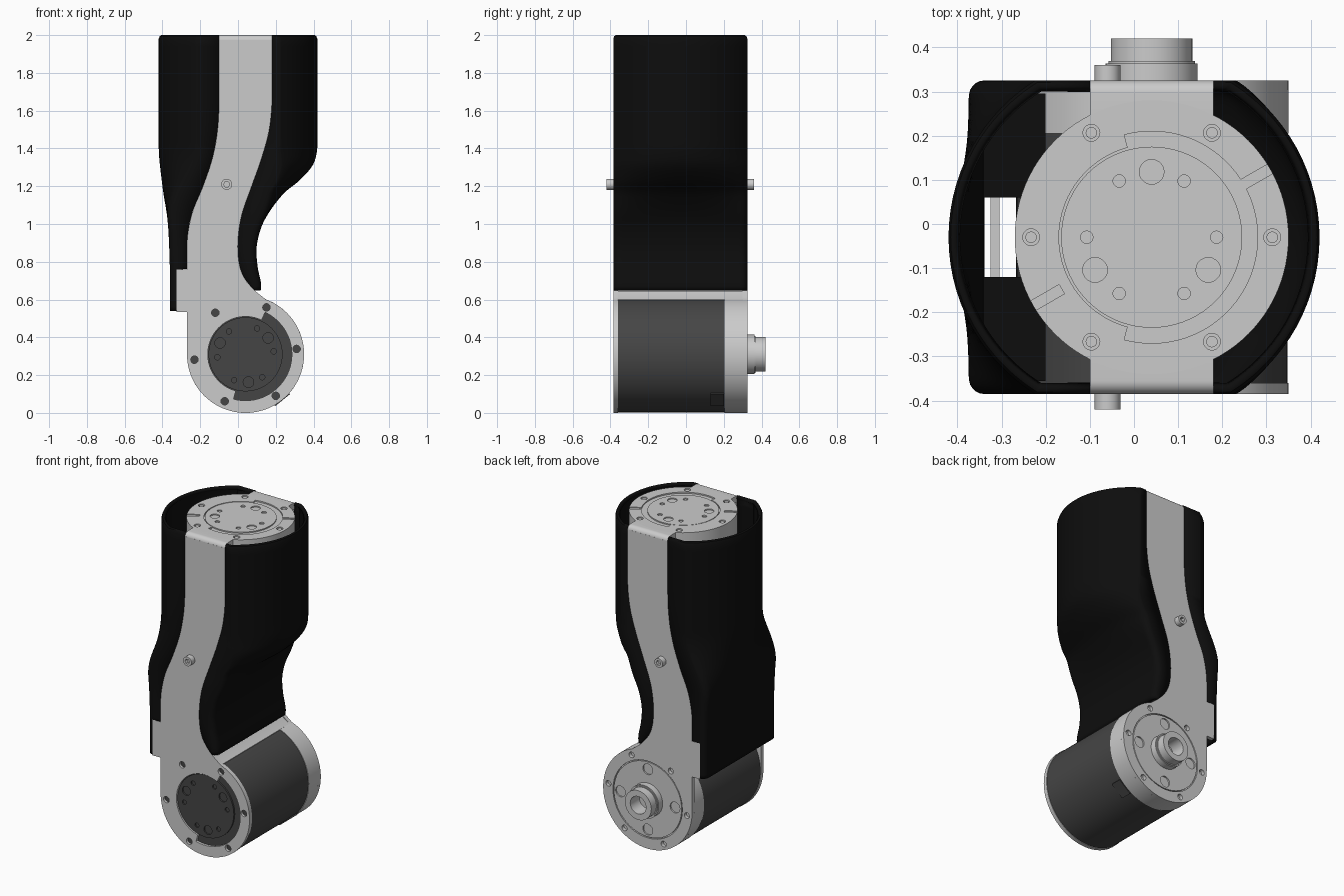
import bpy, bmesh
from math import sin, cos, pi, radians, sqrt

if "Cube" in bpy.data.objects:
    bpy.data.objects.remove(bpy.data.objects["Cube"])

CX, CY, CZ = 0.04, -0.03, 0.31      # motor axes: lower (CX,CZ) along y, upper (CX,CY) along z
H = 0.355                           # half depth of the body
Y0, Y1 = CY - H, CY + H


def material(name, v):
    m = bpy.data.materials.new(name)
    m.diffuse_color = (v, v, v, 1)
    m.use_nodes = True
    m.node_tree.nodes["Principled BSDF"].inputs["Base Color"].default_value = m.diffuse_color
    return m


BLACK, DARK = material("black", 0.004), material("dark_grey", 0.06)


def finish(name, bm, mat=None):
    me = bpy.data.meshes.new(name)
    bm.to_mesh(me)
    bm.free()
    ob = bpy.data.objects.new(name, me)
    bpy.context.collection.objects.link(ob)
    if mat:
        me.materials.append(mat)
    return ob


def prism(name, pts, a, b, axis, mat=None):
    """Extrude a 2D outline from a to b along the axis."""
    place = {'x': lambda p, d: (d, p[0], p[1]), 'y': lambda p, d: (p[0], d, p[1]),
             'z': lambda p, d: (p[0], p[1], d)}[axis]
    bm = bmesh.new()
    lo, hi = ([bm.verts.new(place(p, d)) for p in pts] for d in (a, b))
    bm.faces.new(lo)
    bm.faces.new(hi[::-1])
    n = len(pts)
    for i in range(n):
        bm.faces.new((lo[i], hi[i], hi[(i + 1) % n], lo[(i + 1) % n]))
    bmesh.ops.recalc_face_normals(bm, faces=bm.faces)
    return finish(name, bm, mat)


def arc(c, r, a0, a1, n):
    return [(c[0] + r * cos(radians(a0 + (a1 - a0) * i / n)),
             c[1] + r * sin(radians(a0 + (a1 - a0) * i / n))) for i in range(n + 1)]


def circle(c, r, n=72):
    return arc(c, r, 0, 360, n)[:-1]


def rect(x0, x1, y0, y1):
    return [(x0, y0), (x1, y0), (x1, y1), (x0, y1)]


def polar(c, r, a):
    return c[0] + r * cos(radians(a)), c[1] + r * sin(radians(a))


def cut(ob, pts, a, b, axis):
    """Subtract a prism and remove the cutter."""
    c = prism("cutter", pts, a, b, axis)
    m = ob.modifiers.new("cut", 'BOOLEAN')
    m.object, m.operation, m.solver = c, 'DIFFERENCE', 'EXACT'
    bpy.context.view_layer.objects.active = ob
    bpy.ops.object.modifier_apply(modifier=m.name)
    bpy.data.objects.remove(c)


def holes(ob, c, ring, start, count, r, a, b, axis):
    for k in range(count):
        cut(ob, circle(polar(c, ring, start + 360 / count * k), r, 20), a, b, axis)


def curve(table, z):
    """Smooth interpolation in a (z, x) table sorted downwards."""
    if z >= table[0][0]:
        return table[0][1]
    if z <= table[-1][0]:
        return table[-1][1]
    i = next(k for k in range(len(table) - 1) if table[k + 1][0] <= z)

    def slope(k):
        p, q = table[max(k - 1, 0)], table[min(k + 1, len(table) - 1)]
        return 0 if k in (0, len(table) - 1) else (q[1] - p[1]) / (q[0] - p[0])
    (za, xa), (zb, xb) = table[i], table[i + 1]
    h = zb - za
    t = (z - za) / h
    return (xa * (2*t**3 - 3*t*t + 1) + h * slope(i) * (t**3 - 2*t*t + t)
            + xb * (3*t*t - 2*t**3) + h * slope(i + 1) * (t**3 - t*t))


SHELL_L = [(1.42, -.42), (1.2, -.4), (1.02, -.373), (.81, -.362), (.6, -.36)]
SHELL_R = [(1.45, .42), (1.38, .417), (1.31, .395), (1.23, .325), (1.16, .24), (1.02, .14),
           (.89, .1), (.78, .103), (.68, .123), (.645, .12)]
STRAP_L = [(1.68, -.1), (1.5, -.108), (1.35, -.135), (1.2, -.185), (1.05, -.245), (.88, -.27)]
STRAP_R = [(1.68, .18), (1.5, .165), (1.35, .125), (1.2, .072), (1.05, .02), (.92, 0), (.8, .004),
           (.72, .03), (.65, .085), (.6, .14)]

# Frame plates: S-shaped straps ending in the lower motor disc
low = (CX, CZ)
zs = [1.975 - (1.975 - .61) * i / 50 for i in range(51)]
outline = ([(curve(STRAP_L, z), z) for z in zs if z > .77]
           + [(-.27, .76), (-.325, .76), (-.325, .535), (-.27, .535)]
           + arc(low, .31, 180, 430, 60)
           + [(curve(STRAP_R, z), z) for z in zs[::-1]])
lobe = arc(low, .245, -105, 65, 40) + arc(low, .2, 65, 255, 40)
front = prism("front_frame_plate", outline, Y0, Y0 + .025, 'y')
cut(front, lobe, Y0 - .1, Y0 + .1, 'y')
holes(front, low, .272, 6, 6, .02, Y0 - .1, Y0 + .1, 'y')
back = prism("back_frame_plate", outline, Y1 - .025, Y1, 'y')
cut(back, circle(low, .242), Y1 - .01, Y1 + .1, 'y')
holes(back, low, .275, 6, 6, .018, Y1 - .1, Y1 + .1, 'y')
cap = prism("back_cap", circle(low, .236), Y1 - .02, Y1 - .001, 'y')
holes(cap, low, .19, 0, 4, .034, Y1 - .015, Y1 + .1, 'y')

# Lower motor
prism("lower_motor_body", circle(low, .307, 96), Y0 + .016, .205, 'y', DARK)
prism("lower_motor_housing", circle(low, .31, 96), .205, Y1 - .022, 'y')
face = prism("lower_motor_face", circle(low, .196), Y0 + .006, Y0 + .03, 'y', DARK)
holes(face, low, .15, 6, 6, .014, Y0 - .1, Y0 + .015, 'y')
holes(face, low, .148, 36, 3, .028, Y0 - .1, Y0 + .015, 'y')
plug = prism("cable_socket", rect(-.05, .05, -.035, .035), -.02, .006, 'z', DARK)
plug.rotation_euler = (0, pi / 2 + radians(51), 0)
plug.location = (CX + .306 * cos(radians(51)), .165, CZ - .306 * sin(radians(51)))

# Hollow shaft boss at the back
boss = prism("shaft_flange", circle(low, .104), Y1 - .01, Y1 + .038, 'y')
shaft = prism("shaft_boss", circle(low, .092), Y1 + .03, .42, 'y')
groove = prism("shaft_collar", circle(low, .098), Y1 + .03, Y1 + .044, 'y')
for ob in (boss, shaft, groove):
    cut(ob, circle(low, .055, 40), Y1 + .005, .5, 'y')

# Saddle and edge plate between the frame plates
prism("frame_saddle", [(-.1, .5), (-.1, .645), (.088, .645), (.11, .625), (.15, .6), (.15, .5)],
      Y0 + .02, Y1 - .02, 'y')
prism("frame_edge_plate", rect(-.325, -.305, .56, .755), Y0 + .024, Y1 - .024, 'y')

# Upper motor with recessed output disc, cable channels and bolts
top = (CX, CY)
motor = prism("upper_motor", circle(top, .31, 96), 1.36, 2, 'z')
cut(motor, arc(top, .24, -105, 105, 50) + arc(top, .21, 105, 255, 40), 1.992, 2.1, 'z')
holes(motor, top, .273, 0, 6, .019, 1.98, 2.1, 'z')
for a in (30, 210):
    p, q = polar(top, .235, a), polar(top, .33, a)
    nx, ny = -.012 * sin(radians(a)), .012 * cos(radians(a))
    cut(motor, [(p[0]-nx, p[1]-ny), (q[0]-nx, q[1]-ny), (q[0]+nx, q[1]+ny), (p[0]+nx, p[1]+ny)],
        1.994, 2.1, 'z')
disc = prism("output_disc", circle(top, .205), 1.98, 1.999, 'z')
holes(disc, top, .147, 0, 6, .014, 1.985, 2.1, 'z')
holes(disc, top, .148, 90, 3, .028, 1.985, 2.1, 'z')
for k in range(6):
    prism("top_screw", circle(polar(top, .273, 60 * k), .013, 16), 1.97, 1.996, 'z')

# Rounded bridges joining the straps to the upper motor, and side pins
for s, side in ((-1, "front"), (1, "back")):
    prof = [(.27, 1.96), (.27, 2)] + arc((H - .03, 1.97), .03, 90, 0, 8) + [(H, 1.96)]
    prism(side + "_bridge", [(CY + s * y, z) for y, z in prof], -.1, .18, 'x')
    a, b = CY + s * (H - .01), CY + s * .39
    pin = prism(side + "_pin", circle((-.06, 1.21), .029, 32), a, b, 'y')
    cut(pin, circle((-.06, 1.21), .016, 6), CY + s * .37, CY + s * .5, 'y')


# Hollow black shells: round at the top, box-shaped below
def shell(name, s, side, strap, bottom):
    rows = [2, 1.994, 1.98] + [1.94 - (1.94 - bottom) * i / 60 for i in range(61)]
    if s < 0:
        rows = sorted([z for z in rows if abs(z - .76) > .012] + [.762, .758], reverse=True)
    n, rad = 36, .035
    bm = bmesh.new()
    grid = []
    for z in rows:
        inset = {2: .014, 1.994: .005}.get(z, 0)
        edge = -.325 if s < 0 and z < .76 else curve(strap, z)
        w = min(max((1.42 - z) / .4, 0), 1)
        w = w * w * (3 - 2 * w)
        hh = H - inset
        ring = [(edge, CY - hh, z)]
        for j in range(n + 1):
            y = H * sin(pi * (j / n - .5))
            over = max(abs(y) - (H - rad), 0)
            box = sqrt(max(rad**2 - over**2, 0)) - rad
            rnd = sqrt(.42**2 - y * y) - .42
            x = s * curve(side, z) - inset + rnd * (1 - w) + box * w
            x = s * max(x, s * edge + .003)
            ring.append((x, CY + y * hh / H, z))
        ring.append((edge, CY + hh, z))
        grid.append([bm.verts.new(p) for p in ring])
    for a, b in zip(grid, grid[1:]):
        for j in range(n + 2):
            f = (a[j], b[j], b[j + 1], a[j + 1])
            bm.faces.new(f if s > 0 else f[::-1])
    ob = finish(name, bm, BLACK)
    m = ob.modifiers.new("wall", 'SOLIDIFY')
    m.thickness, m.offset = .022, -1


shell("right_shell", 1, SHELL_R, STRAP_R, .648)
shell("left_shell", -1, SHELL_L, STRAP_L, .54)
for name, a, b in (("back_shell_floor", .06, Y1 - .03), ("front_shell_floor", Y0 + .03, -.12)):
    prism(name, rect(-.345, -.2, a, b), .77, .79, 'z', BLACK)

# Smooth shading with sharp edges kept
for ob in list(bpy.context.scene.objects):
    bpy.ops.object.select_all(action='DESELECT')
    ob.select_set(True)
    bpy.context.view_layer.objects.active = ob
    bpy.ops.object.shade_smooth_by_angle(angle=radians(32))
